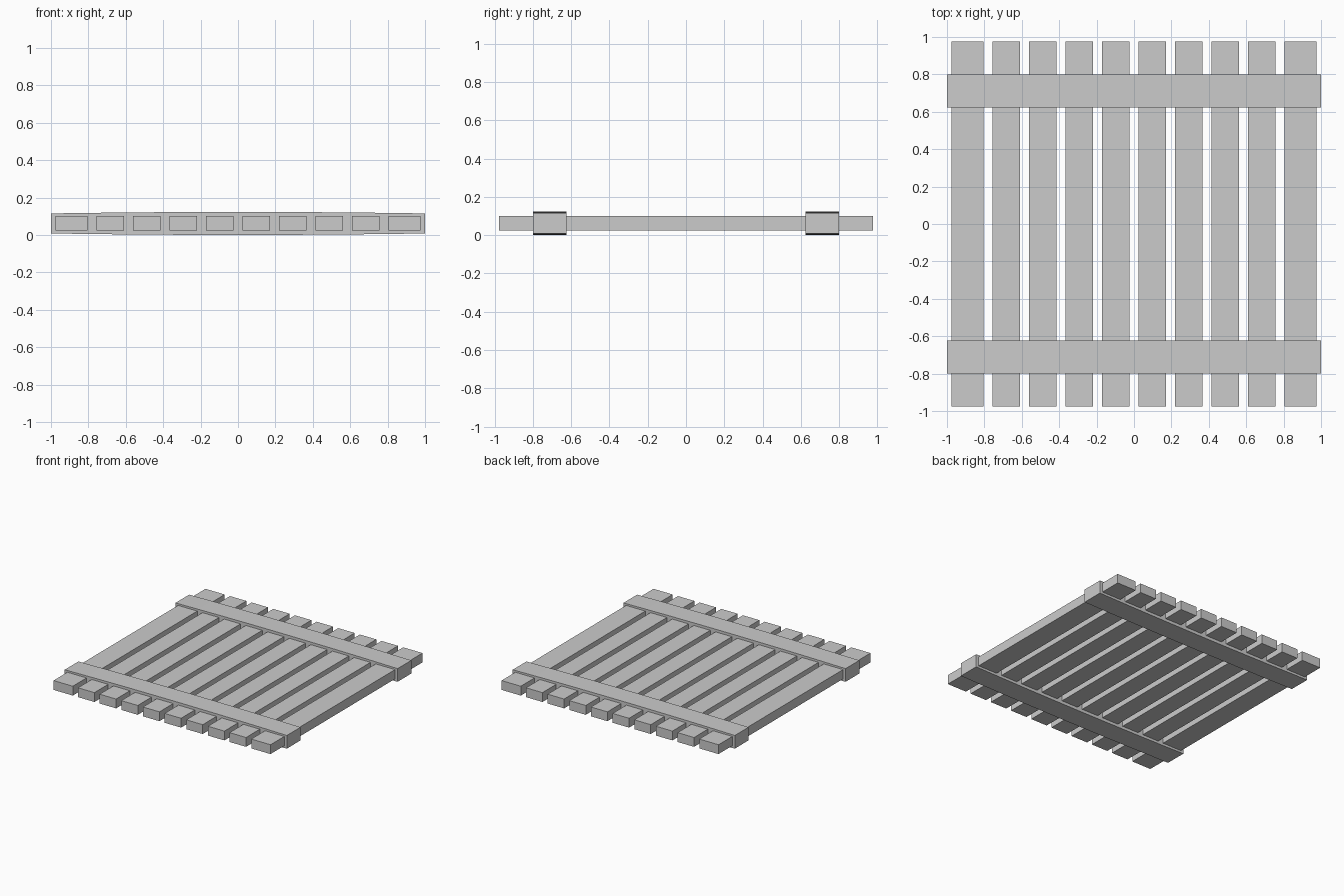
import bpy, bmesh

if "Cube" in bpy.data.objects:
    bpy.data.objects.remove(bpy.data.objects["Cube"])


def prism(name, profile, y0, y1):
    """Extrude an x-z profile from y0 to y1."""
    bm = bmesh.new()
    face = bm.faces.new([bm.verts.new((x, y0, z)) for x, z in profile])
    ext = bmesh.ops.extrude_face_region(bm, geom=[face])
    moved = [g for g in ext["geom"] if isinstance(g, bmesh.types.BMVert)]
    bmesh.ops.translate(bm, verts=moved, vec=(0, y1 - y0, 0))
    bmesh.ops.recalc_face_normals(bm, faces=bm.faces)
    mesh = bpy.data.meshes.new(name)
    bm.to_mesh(mesh)
    bm.free()
    obj = bpy.data.objects.new(name, mesh)
    bpy.context.collection.objects.link(obj)
    return obj


# Slats: four narrow and one wide on each side of the centre
spans = [((i + 0.5) * 0.195 - 0.074, (i + 0.5) * 0.195 + 0.074) for i in range(4)]
spans.append((0.8035, 0.977))
for side, label in ((-1, "left"), (1, "right")):
    for i, (a, b) in enumerate(spans):
        x0, x1 = sorted((a * side, b * side))
        name = f"{label}_edge_board" if i == 4 else f"{label}_slat_{i + 1}"
        prism(name, [(x0, 0.025), (x1, 0.025), (x1, 0.101), (x0, 0.101)], -0.977, 0.977)

# Cross rails: solid bars, very slightly thinner towards their ends
xs = [-1 + i / 5 for i in range(11)]
rail = [(x, 0.008 * x * x) for x in xs]
rail += [(x, 0.123 - 0.008 * x * x) for x in reversed(xs)]
prism("front_rail", rail, -0.8, -0.624)
prism("back_rail", rail, 0.624, 0.8)
